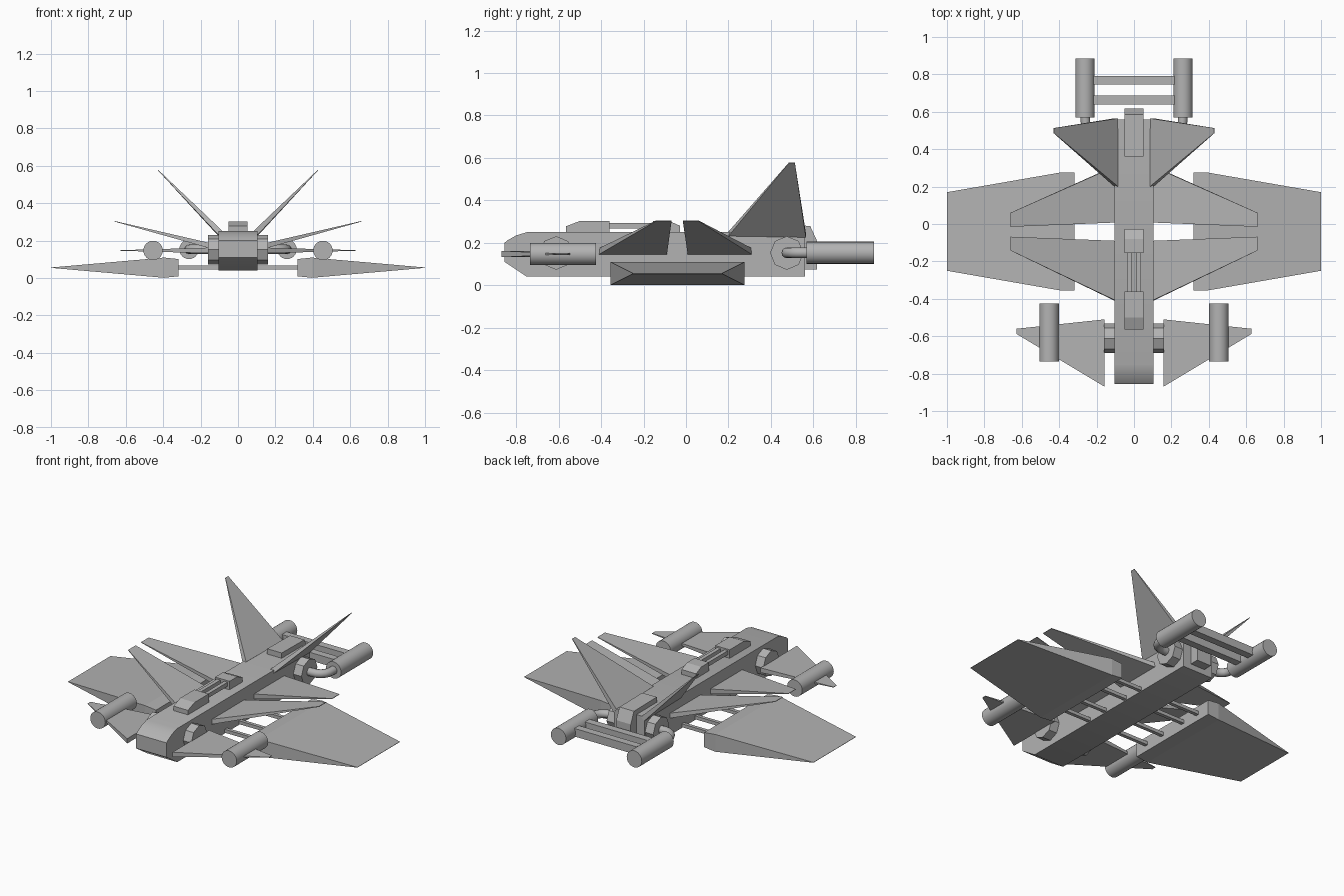
import bpy
import bmesh
import math
from mathutils import Vector, Matrix

cube = bpy.data.objects.get("Cube")
if cube:
    bpy.data.objects.remove(cube, do_unlink=True)

GREY = (0.45, 0.45, 0.45, 1)
grey = bpy.data.materials.new("hull grey")
grey.use_nodes = True
grey.diffuse_color = GREY
grey.node_tree.nodes["Principled BSDF"].inputs["Base Color"].default_value = GREY
SIDES = (("left", 1), ("right", -1))


def finish(name, bm, smooth=False):
    bmesh.ops.recalc_face_normals(bm, faces=bm.faces)
    mesh = bpy.data.meshes.new(name)
    bm.to_mesh(mesh)
    bm.free()
    mesh.materials.append(grey)
    obj = bpy.data.objects.new(name, mesh)
    bpy.context.collection.objects.link(obj)
    if smooth:
        bpy.ops.object.select_all(action='DESELECT')
        obj.select_set(True)
        bpy.context.view_layer.objects.active = obj
        bpy.ops.object.shade_smooth_by_angle(angle=math.radians(35))
    return obj


def loft(name, rings, smooth=False):
    """Skin a row of equal-length vertex rings and cap both ends."""
    bm = bmesh.new()
    rows = [[bm.verts.new(p) for p in ring] for ring in rings]
    n = len(rows[0])
    for a, b in zip(rows, rows[1:]):
        for i in range(n):
            j = (i + 1) % n
            bm.faces.new((a[i], a[j], b[j], b[i]))
    bm.faces.new(rows[0])
    bm.faces.new(rows[-1])
    return finish(name, bm, smooth)


def side_profile(name, half_width, points, smooth=False):
    """Extrude a (y, z) outline across x."""
    return loft(name, [[(x, y, z) for y, z in points]
                       for x in (-half_width, half_width)], smooth)


def box(name, low, high):
    return loft(name, [[(x, low[1], low[2]), (x, high[1], low[2]),
                        (x, high[1], high[2]), (x, low[1], high[2])]
                       for x in (low[0], high[0])])


def cylinder(name, centre, radius, length, axis, sides, smooth=True):
    bm = bmesh.new()
    turn = Vector((0, 0, 1)).rotation_difference(Vector(axis)).to_matrix().to_4x4()
    bmesh.ops.create_cone(bm, cap_ends=True, segments=sides, radius1=radius,
                          radius2=radius, depth=length,
                          matrix=Matrix.Translation(centre) @ turn)
    return finish(name, bm, smooth)


def blade(name, s, root, tip, thick, normal):
    """Tapered fin: root and tip are (x, y, z) edge pairs, thinning outwards."""
    n = Vector(normal)
    rings = []
    for (front, back), t in ((root, thick), (tip, 0.003)):
        ring = [Vector(front) + n * t / 2, Vector(back) + n * t / 2,
                Vector(back) - n * t / 2, Vector(front) - n * t / 2]
        rings.append([(v.x * s, v.y, v.z) for v in ring])
    return loft(name, rings)


# Central hull with a chamfered nose
side_profile("hull", 0.105, [
    (-0.855, 0.11), (-0.855, 0.2), (-0.84, 0.212), (-0.8, 0.235), (-0.75, 0.25),
    (0.56, 0.25), (0.56, 0.04), (-0.75, 0.04)], smooth=True)

# Blocks and rods along the spine
side_profile("front_spine_block", 0.05, [
    (-0.565, 0.24), (-0.565, 0.278), (-0.5, 0.303), (-0.36, 0.303), (-0.36, 0.24)])
side_profile("middle_spine_block", 0.05, [
    (-0.155, 0.24), (-0.155, 0.303), (-0.08, 0.303), (-0.028, 0.28), (-0.028, 0.24)])
side_profile("tail_block", 0.05, [
    (0.36, 0.24), (0.36, 0.283), (0.585, 0.28), (0.617, 0.21), (0.617, 0.075),
    (0.55, 0.075), (0.55, 0.24)])

# Bars tying the two tail engines together
for i, y in enumerate((0.663, 0.768)):
    box(f"tail_crossbar_{i + 1}", (-0.225, y - 0.023, 0.13), (0.225, y + 0.023, 0.18))

# Rods joining the lower wings below the hull
for i, y in enumerate((-0.27, -0.13, 0.05, 0.18)):
    box(f"lower_wing_rod_{i + 1}", (-0.34, y - 0.011, 0.045), (0.34, y + 0.011, 0.066))

for side, s in SIDES:
    box(f"{side}_spine_rod", (s * 0.025 - 0.012, -0.37, 0.268),
        (s * 0.025 + 0.012, -0.15, 0.294))

    # Thick lower wing tapering to a sharp outer edge
    loft(f"{side}_lower_wing", [
        [(s * x, y0, 0.055 - h), (s * x, y1, 0.055 - h),
         (s * x, y1, 0.055 + h), (s * x, y0, 0.055 + h)]
        for x, y0, y1, h in ((0.318, -0.355, 0.275, 0.046),
                             (0.395, -0.355, 0.275, 0.054),
                             (1.0, -0.25, 0.17, 0.001))])

    # Split upper wings
    blade(f"{side}_upper_front_wing", s,
          ((0.1, -0.41, 0.16), (0.1, -0.09, 0.16)),
          ((0.66, -0.142, 0.303), (0.66, -0.068, 0.303)), 0.03, (-0.25, 0, 0.97))
    blade(f"{side}_upper_rear_wing", s,
          ((0.1, 0.008, 0.16), (0.1, 0.31, 0.16)),
          ((0.66, -0.015, 0.303), (0.66, 0.06, 0.303)), 0.03, (-0.25, 0, 0.97))

    # Tall slanted tail fin
    blade(f"{side}_tail_fin", s,
          ((0.095, 0.2, 0.242), (0.095, 0.565, 0.236)),
          ((0.428, 0.485, 0.577), (0.428, 0.513, 0.577)), 0.03, (-0.71, 0, 0.71))

    # Nose wing with its pod
    blade(f"{side}_nose_wing", s,
          ((0.157, -0.87, 0.147), (0.157, -0.51, 0.147)),
          ((0.628, -0.588, 0.147), (0.628, -0.56, 0.147)), 0.03, (0, 0, 1))
    cylinder(f"{side}_nose_pod", (s * 0.454, -0.58, 0.147), 0.052, 0.312, (0, 1, 0), 24)

    # Eight-sided hubs on the hull flanks
    for place, y in (("nose", -0.612), ("tail", 0.475)):
        cylinder(f"{side}_{place}_hub", (s * 0.13, y, 0.152), 0.079, 0.062,
                 (1, 0, 0), 8, smooth=False)

    # Tail engine and the bent pipe that carries it
    cylinder(f"{side}_tail_engine", (s * 0.262, 0.727, 0.153), 0.052, 0.316, (0, 1, 0), 24)
    path = [Vector((0.15, 0.475)), Vector((0.19, 0.475))]
    for k in range(1, 6):
        a = math.pi / 2 * k / 5
        path.append(Vector((0.19 + 0.07 * math.sin(a), 0.545 - 0.07 * math.cos(a))))
    path.append(Vector((0.262, 0.58)))
    rings = []
    for i, p in enumerate(path):
        d = (path[min(i + 1, len(path) - 1)] - path[max(i - 1, 0)]).normalized()
        ring = []
        for k in range(12):
            a = math.tau * k / 12
            u = 0.025 * math.cos(a)
            ring.append((s * (p.x - d.y * u), p.y + d.x * u, 0.153 + 0.025 * math.sin(a)))
        rings.append(ring)
    loft(f"{side}_engine_pipe", rings, smooth=True)
